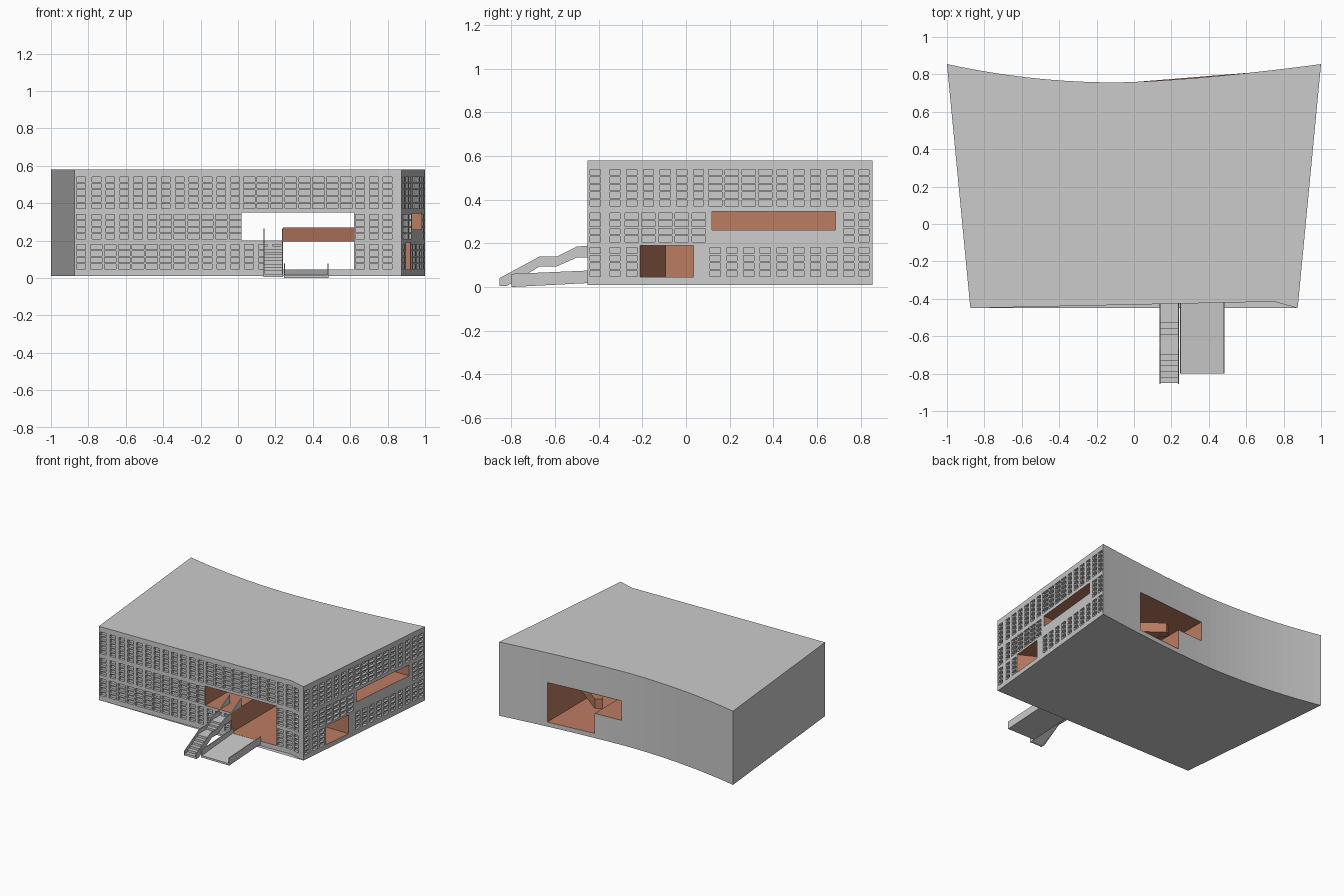
import bpy, bmesh

if "Cube" in bpy.data.objects:
    bpy.data.objects.remove(bpy.data.objects["Cube"])

rust = bpy.data.materials.new("rust_cladding")
rust.diffuse_color = (0.50, 0.20, 0.12, 1)
rust.use_nodes = True
rust.node_tree.nodes["Principled BSDF"].inputs["Base Color"].default_value = rust.diffuse_color


def make(name, polys, mat=None, fix=False):
    """Mesh object from a list of polygons given as point lists."""
    bm = bmesh.new()
    for p in polys:
        bm.faces.new([bm.verts.new(c) for c in p])
    bmesh.ops.remove_doubles(bm, verts=bm.verts, dist=1e-5)
    if fix:
        bmesh.ops.recalc_face_normals(bm, faces=bm.faces)
    me = bpy.data.meshes.new(name)
    bm.to_mesh(me)
    bm.free()
    ob = bpy.data.objects.new(name, me)
    bpy.context.collection.objects.link(ob)
    if mat:
        me.materials.append(mat)
    return ob


def solid(name, bottom, top, mat=None):
    """Closed loft between two matching loops."""
    n = len(bottom)
    polys = [bottom[::-1], top]
    polys += [[bottom[i], bottom[(i + 1) % n], top[(i + 1) % n], top[i]] for i in range(n)]
    return make(name, polys, mat, True)


def side_prism(name, yz, x0, x1):
    return solid(name, [(x0, y, z) for y, z in yz], [(x1, y, z) for y, z in yz])


def sleeve(outer, inner):
    n = len(outer)
    return [[outer[i], outer[(i + 1) % n], inner[(i + 1) % n], inner[i]] for i in range(n)]


# Plan lines of the four walls
Z0, Z1 = 0.01, 0.58


def front_y(x):
    if x < 0.75:
        return -0.45 + 0.035 * (x + 0.875) / 1.625
    return -0.415 - 0.035 * (x - 0.75) / 0.125


def back_y(x):
    if x < -0.1:
        return 0.757 + 0.098 * ((-0.1 - x) / 0.9) ** 2
    return 0.757 + 0.098 * ((x + 0.1) / 1.1) ** 1.5


def side_x(y):
    return 0.875 + 0.125 * (y + 0.45) / 1.305


def front(u, z, d=0):
    return (u, front_y(u) + d, z)


def right(u, z, d=0):
    return (side_x(u) - d, u, z)


def back(u, z, d=0):
    return (-u, back_y(-u) - d, z)


def left(u, z, d=0):
    return (-side_x(-u) + d, -u, z)


def overlap(a, b):
    return a[0] < b[1] and a[1] > b[0] and a[2] < b[3] and a[3] > b[2]


def wall(name, P, breaks, openings=(), windows=(), depth=0.02):
    """Wall with through openings and shallow recessed windows."""
    holes = list(openings) + list(windows)
    us = sorted({round(v, 4) for v in list(breaks) + [c for h in holes for c in h[:2]]})
    zs = sorted({round(v, 4) for v in [Z0, Z1] + [c for h in holes for c in h[2:]]})
    polys = []
    for za, zb in zip(zs, zs[1:]):
        zm = (za + zb) / 2
        row = [h for h in holes if h[2] < zm < h[3]]
        for ua, ub in zip(us, us[1:]):
            um = (ua + ub) / 2
            if not any(h[0] < um < h[1] for h in row):
                polys.append([P(ua, za), P(ub, za), P(ub, zb), P(ua, zb)])
    for a, b, c, e in windows:
        loop = [(a, c), (b, c), (b, e), (a, e)]
        inner = [P(u, z, depth) for u, z in loop]
        polys += sleeve([P(u, z) for u, z in loop], inner) + [inner]
    return make(name, polys)


def window_grid(centres, wide_zones, blocked):
    """Three storeys of window rows, wider inside the given zones."""
    out = []
    for k, (base, count) in enumerate([(0.048, 4), (0.207, 4), (0.372, 5)]):
        for u in centres:
            lo, hi = wide_zones[k]
            w = 0.031 if lo < u < hi else 0.0235
            for r in range(count):
                z = base + 0.035 * r
                rect = (u - w, u + w, z, z + 0.027)
                if not any(overlap(rect, b) for b in blocked):
                    out.append(rect)
    return out


# Street facade with stepped gateway
gate = [(0.24, 0.62, 0.045, 0.35), (0.02, 0.24, 0.2, 0.35)]
cols = [-0.84] + [-0.757 + 0.0742 * i for i in range(21)] + [0.8]
cols = [c for c in cols if not 0.73 < c < 0.77]
wall("front_wall", front, [-0.875, 0.75, 0.875], gate,
     window_grid(cols, [(-0.82, -0.3), (-0.42, 0), (0, 0.6)], gate))

# Right wall with two niches
slots = [(-0.21, 0.035, 0.045, 0.19), (0.12, 0.685, 0.26, 0.345)]
cols = [-0.415] + [-0.325 + 0.0765 * i for i in range(14)] + [0.745, 0.815]
wall("right_wall", right, [-0.45, 0.855], slots,
     window_grid(cols, [(0, 0), (-0.25, 0.1), (0.1, 0.4)], slots + [(0.1, 0.7, 0.2, 0.26)]))

# Plain left wall and curved back wall
wall("left_wall", left, [-0.855, 0.45])
wall("back_wall", back, [-1 + i / 16 for i in range(33)],
     [(-h[1], -h[0], h[2], h[3]) for h in gate])

# Roof and underside
curve = [(1 - i / 16, back_y(1 - i / 16)) for i in range(33)]
plan = [(-0.875, -0.45), (0.875, -0.45)] + curve
make("roof", [[(x, y, Z1) for x, y in plan[:1] + [(0.75, -0.415)] + plan[1:]]])
make("underside", [[(x, y, Z0) for x, y in plan[::-1]]])

# Rust passage running from the street to the back
prof = [(0.02, 0.2), (0.24, 0.2), (0.24, 0.045), (0.62, 0.045), (0.62, 0.35), (0.02, 0.35)]
make("passage_lining", sleeve([front(x, z) for x, z in prof],
                              [(x, back_y(x), z) for x, z in prof]), rust)

# Diagonal bridge across the passage
bridge = [(0.62, 0.15), (0.62, 0.45), (0.29, 0.70), (0.24, 0.67)]
solid("passage_bridge", [(x, y, 0.195) for x, y in bridge],
      [(x, y, 0.27) for x, y in bridge], rust)


# Rust niche linings on the right
def niche(name, slot, x, ya, yb):
    a, b, c, e = slot
    inner = [(x, ya, c), (x, yb, c), (x, yb, e), (x, ya, e)]
    make(name, sleeve([right(a, c), right(b, c), right(b, e), right(a, e)], inner) + [inner], rust)


niche("lower_niche", slots[0], 0.68, -0.095, 0.035)
niche("upper_niche", slots[1], 0.78, 0.12, 0.685)

# Entrance stair: stepped flights with landings
steps = []
for ya, za, yb, zb, n in [(-0.85, 0.005, -0.67, 0.11, 6), (-0.59, 0.11, -0.5, 0.155, 3),
                          (-0.42, 0.155, -0.34, 0.2, 3)]:
    for i in range(n):
        y = ya + (yb - ya) * i / n
        z = za + (zb - za) * i / n
        steps += [(y, z), (y, z + (zb - za) / n)]
steps += [(-0.3, 0.2), (-0.3, 0.18), (-0.42, 0.135), (-0.5, 0.135), (-0.59, 0.095),
          (-0.67, 0.095), (-0.83, 0.005)]
side_prism("stair_flights", steps, 0.142, 0.236)
rail = [(-0.855, 0.005), (-0.855, 0.04), (-0.67, 0.14), (-0.59, 0.14), (-0.5, 0.185),
        (-0.44, 0.19), (-0.3, 0.265), (-0.3, 0.2), (-0.42, 0.145), (-0.5, 0.145),
        (-0.58, 0.1), (-0.66, 0.1), (-0.82, 0.005)]
for name, x in (("left", 0.136), ("right", 0.234)):
    side_prism("stair_rail_" + name, rail, x, x + 0.006)

# Entrance ramp with low side rails
side_prism("ramp_deck", [(-0.80, 0.0), (-0.41, 0.02), (-0.41, 0.045), (-0.80, 0.015)], 0.245, 0.485)
for name, x in (("left", 0.245), ("right", 0.479)):
    side_prism("ramp_rail_" + name,
               [(-0.80, 0.01), (-0.41, 0.025), (-0.41, 0.077), (-0.80, 0.06)], x, x + 0.006)
